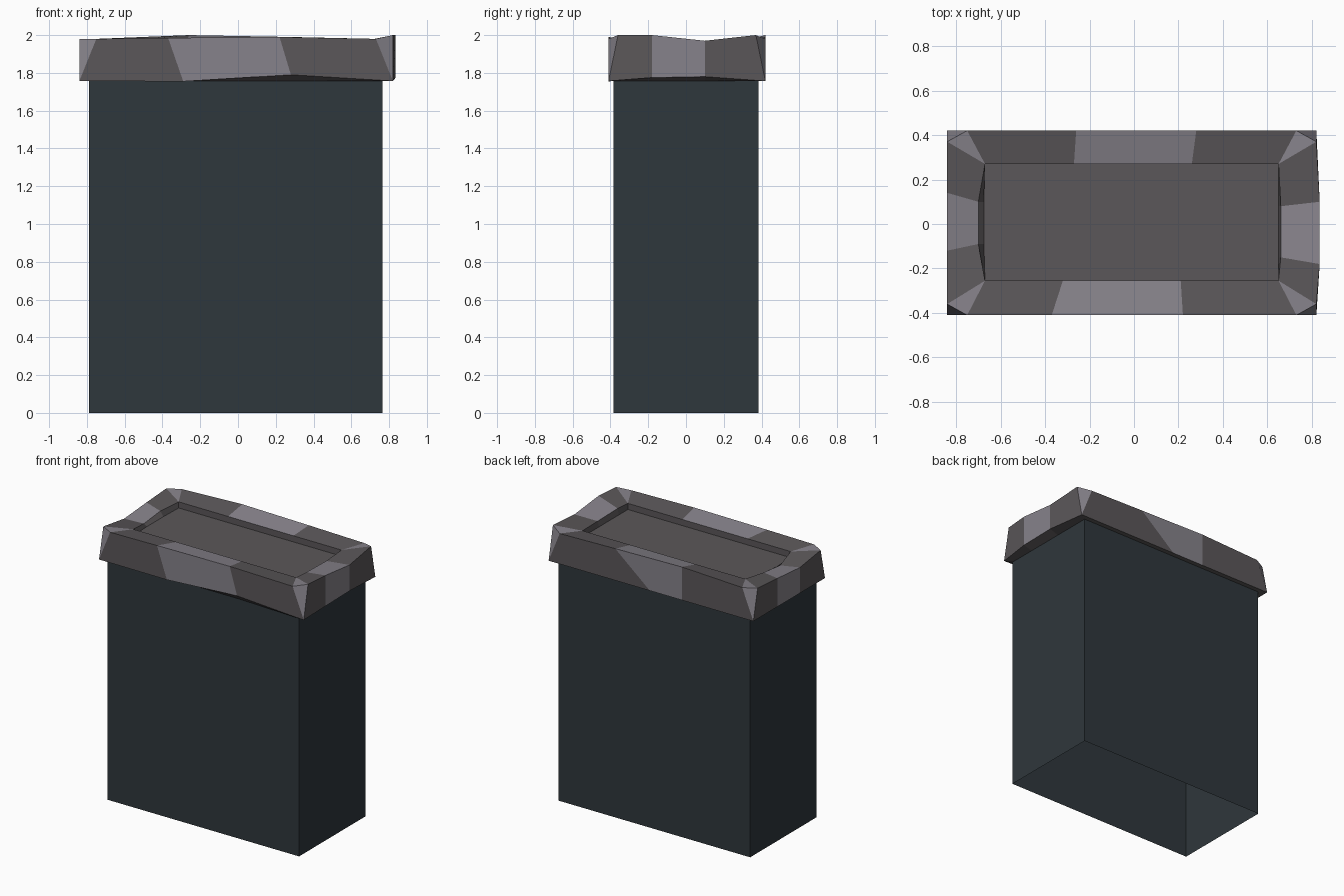
import bpy
import bmesh

cube = bpy.data.objects.get("Cube")
if cube:
    bpy.data.objects.remove(cube, do_unlink=True)


def material(name, rgb):
    mat = bpy.data.materials.new(name)
    mat.use_nodes = True
    mat.diffuse_color = (*rgb, 1)
    mat.node_tree.nodes["Principled BSDF"].inputs["Base Color"].default_value = (*rgb, 1)
    return mat


def finish(bm, name, mats):
    mesh = bpy.data.meshes.new(name)
    bm.to_mesh(mesh)
    bm.free()
    for mat in mats:
        mesh.materials.append(mat)
    obj = bpy.data.objects.new(name, mesh)
    bpy.context.collection.objects.link(obj)
    return obj


slate = material("dark slate", (0.028, 0.038, 0.045))
dark_stone = material("dark stone", (0.104, 0.095, 0.1))
light_stone = material("light stone", (0.24, 0.225, 0.256))

# Pillar body: a box with an open underside
LEFT, RIGHT, DEPTH, TOP = -0.79, 0.765, 0.385, 1.757
bm = bmesh.new()
bmesh.ops.create_cube(bm, size=1)
for v in bm.verts:
    v.co.x = RIGHT if v.co.x > 0 else LEFT
    v.co.y = DEPTH if v.co.y > 0 else -DEPTH
    v.co.z = TOP if v.co.z > 0 else 0
bottom = min(bm.faces, key=lambda f: f.calc_center_median().z)
bmesh.ops.delete(bm, geom=[bottom], context="FACES_ONLY")
finish(bm, "pillar_body", [slate])

# Chipped cap stone: stations run anticlockwise, one corner and two breaks per side.
# Side: axis it runs along, outer offset, inner offset, and its two breaks
# as (rim position, inner position, bottom position, rim height, bottom height)
sides = [
    ("x", -0.41, -0.255, [(-0.37, -0.32, -0.29, 1.985, 1.755), (0.22, 0.21, 0.28, 1.99, 1.79)]),
    ("y", 0.835, 0.66, [(-0.18, -0.15, -0.18, 2.0, 1.775), (0.1, 0.08, 0.1, 1.97, 1.78)]),
    ("x", 0.42, 0.27, [(0.28, 0.26, 0.0, 1.99, 1.757), (-0.26, -0.27, -0.26, 2.0, 1.757)]),
    ("y", -0.84, -0.7, [(0.14, 0.1, 0.14, 1.965, 1.757), (-0.12, -0.09, -0.12, 1.945, 1.757)]),
]
corners = [(-1, -1), (1, -1), (1, 1), (-1, 1)]
FLOOR, INNER_TOP = 1.92, 1.965

bm = bmesh.new()
stations = []
for (sx, sy), (axis, outer, inner, breaks) in zip(corners, sides):
    # Corner: one vertex below, two on the rim where it is chamfered
    cx = 0.82 if sx > 0 else -0.84
    cy = 0.42 if sy > 0 else -0.41
    ix = 0.65 if sx > 0 else -0.67
    iy = 0.27 if sy > 0 else -0.255
    end_rim = bm.verts.new((cx, cy - sy * 0.05, 2.0 if sx > 0 else 1.98))
    long_rim = bm.verts.new((cx - sx * 0.09, cy, 1.98))
    rim = (end_rim, long_rim) if axis == "x" else (long_rim, end_rim)
    stations.append(dict(
        corner=True, rim_in=rim[0], rim_out=rim[1],
        low=bm.verts.new((cx, cy, TOP)),
        inner=bm.verts.new((ix, iy, INNER_TOP)),
        floor=bm.verts.new((ix, iy, FLOOR)),
        seat=bm.verts.new((RIGHT if sx > 0 else LEFT, sy * DEPTH, TOP))))

    # Breaks along the side
    def place(along, offset, z):
        return bm.verts.new((along, offset, z) if axis == "x" else (offset, along, z))

    for rim_at, inner_at, low_at, rim_z, low_z in breaks:
        top = place(rim_at, outer, rim_z)
        rim_inner = place(inner_at, inner, min(INNER_TOP, rim_z - 0.01))
        floor = place(inner_at, inner, FLOOR)
        floor.co.x = min(max(floor.co.x, -0.675), 0.65)
        body_edge = DEPTH if outer > 0 else -DEPTH
        if axis == "y":
            body_edge = RIGHT if outer > 0 else LEFT
        stations.append(dict(
            corner=False, rim_in=top, rim_out=top,
            low=place(low_at, outer, low_z), inner=rim_inner, floor=floor,
            seat=place(low_at, body_edge, TOP)))


def face(verts, light=False):
    bm.faces.new(verts).material_index = int(light)


for i, a in enumerate(stations):
    b = stations[(i + 1) % len(stations)]
    light = not a["corner"] and not b["corner"]
    face((a["low"], b["low"], b["rim_in"], a["rim_out"]), light)
    face((a["rim_out"], b["rim_in"], b["inner"], a["inner"]), light)
    face((a["inner"], b["inner"], b["floor"], a["floor"]))
    face((a["seat"], b["seat"], b["low"], a["low"]))
    # Worn corner facets
    if a["corner"]:
        face((a["low"], a["rim_out"], a["rim_in"]), True)
        face((a["rim_in"], a["rim_out"], a["inner"]), True)
# Recessed panel
face([s["floor"] for s in stations])
finish(bm, "cap_stone", [dark_stone, light_stone])
